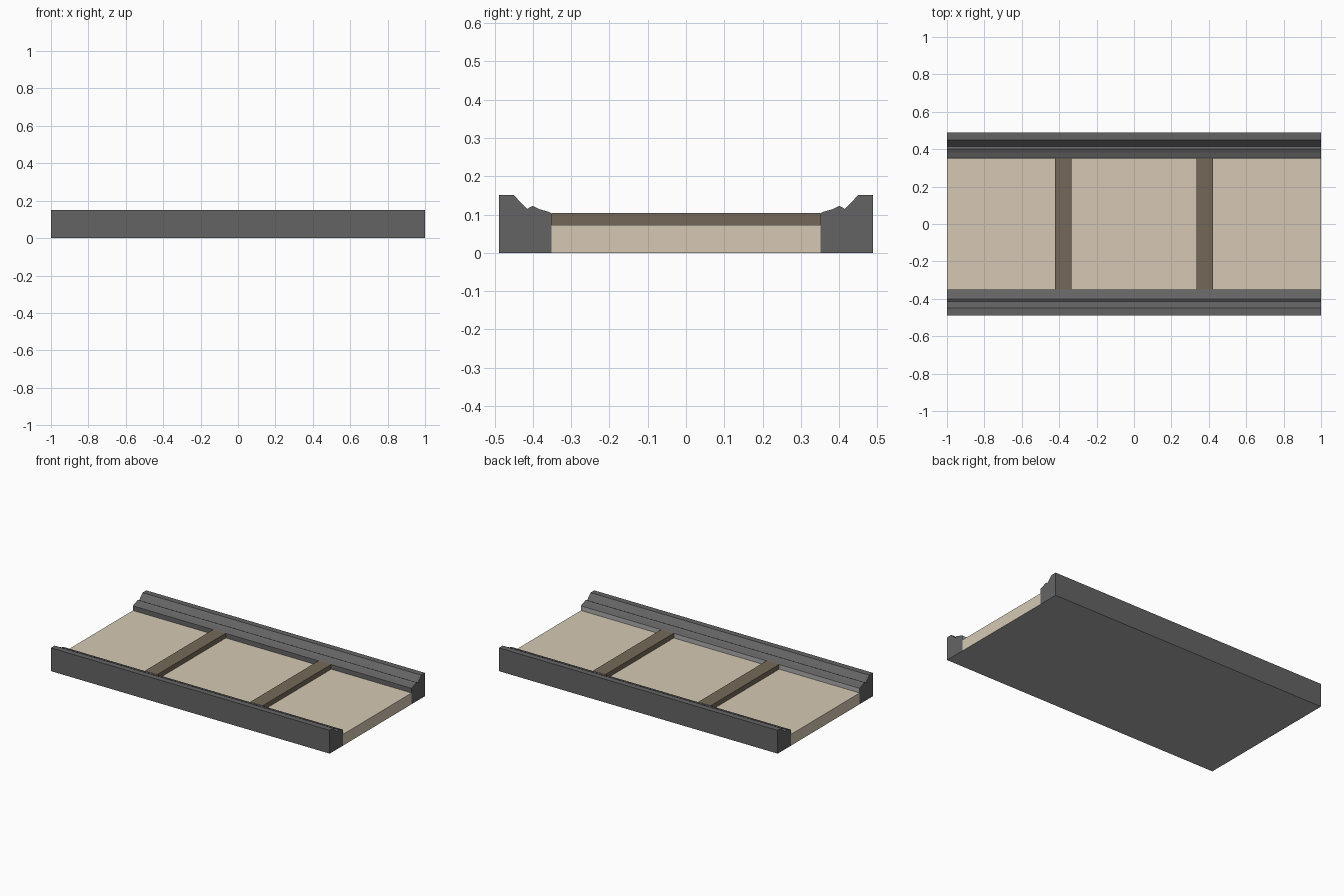
import bpy
import bmesh

if "Cube" in bpy.data.objects:
    bpy.data.objects.remove(bpy.data.objects["Cube"])


def srgb(r, g, b):
    conv = lambda c: c / 12.92 if c <= 0.04045 else ((c + 0.055) / 1.055) ** 2.4
    return tuple(conv(v / 255) for v in (r, g, b)) + (1.0,)


def material(name, rgb):
    m = bpy.data.materials.new(name)
    m.diffuse_color = srgb(*rgb)
    m.use_nodes = True
    m.node_tree.nodes["Principled BSDF"].inputs["Base Color"].default_value = m.diffuse_color
    return m


GREY = material("dark grey metal", (100, 100, 100))
LIGHT = material("light grey underside", (172, 172, 172))
BEIGE = material("beige floor", (214, 201, 180))
BROWN = material("brown bar", (116, 105, 89))


def extrude_profile(name, profile, x0, x1, mats, second=lambda n: n.z < -0.9):
    """Sweep a closed (y, z) profile along x; faces passing the rule get the second material."""
    bm = bmesh.new()
    face = bm.faces.new([bm.verts.new((x0, y, z)) for y, z in profile])
    ext = bmesh.ops.extrude_face_region(bm, geom=[face])
    moved = [v for v in ext["geom"] if isinstance(v, bmesh.types.BMVert)]
    bmesh.ops.translate(bm, verts=moved, vec=(x1 - x0, 0, 0))
    bmesh.ops.recalc_face_normals(bm, faces=bm.faces[:])
    for f in bm.faces:
        f.normal_update()
        f.material_index = len(mats) - 1 if second(f.normal) else 0
    me = bpy.data.meshes.new(name)
    bm.to_mesh(me)
    bm.free()
    for m in mats:
        me.materials.append(m)
    ob = bpy.data.objects.new(name, me)
    bpy.context.collection.objects.link(ob)
    return ob


# Moulded side rails, mirrored across y; light underside and light inner wall on the front one
RAIL = [(0.488, 0), (0.488, 0.151), (0.45, 0.151), (0.415, 0.115),
        (0.40, 0.123), (0.382, 0.114), (0.358, 0.107), (0.351, 0.103), (0.351, 0)]
for side, label in ((-1, "front"), (1, "back")):
    extrude_profile(label + "_rail", [(y * side, z) for y, z in RAIL], -1, 1, [GREY, LIGHT],
                    lambda n: n.z < -0.9 or (side < 0 and n.y > 0.99))

# Floor slab between the rails, light grey underneath
extrude_profile("floor_slab", [(-0.351, 0), (0.351, 0), (0.351, 0.073), (-0.351, 0.073)],
                -1, 1, [BEIGE, LIGHT])

# Cross bars resting on the floor
for side, label in ((-1, "left"), (1, "right")):
    x = side * 0.378
    extrude_profile(label + "_cross_bar",
                    [(-0.351, 0.073), (0.351, 0.073), (0.351, 0.104), (-0.351, 0.104)],
                    x - 0.045, x + 0.045, [BROWN])
